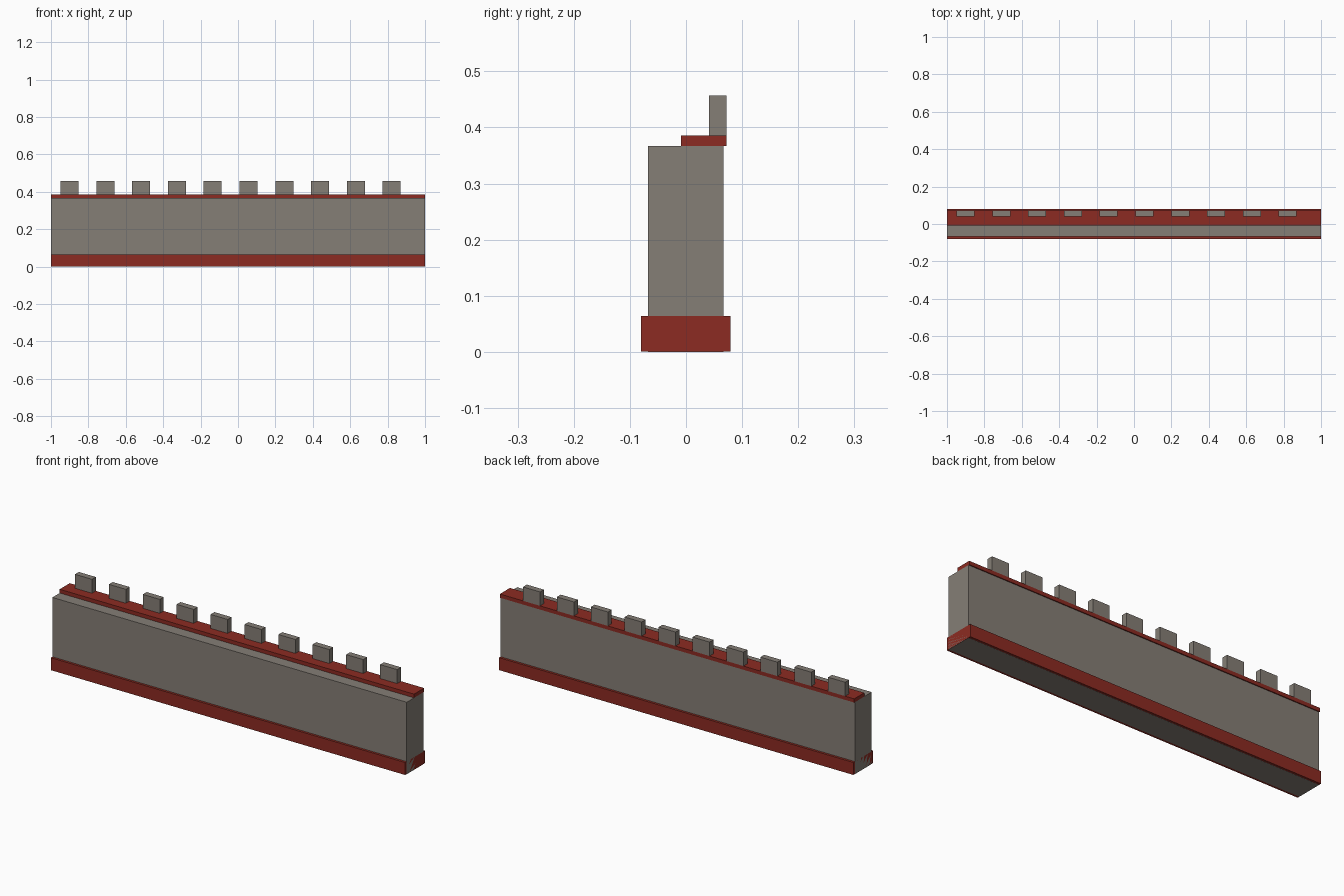
import bpy

cube = bpy.data.objects.get("Cube")
if cube:
    bpy.data.objects.remove(cube, do_unlink=True)


def make_material(name, color):
    mat = bpy.data.materials.new(name)
    mat.use_nodes = True
    mat.diffuse_color = color
    mat.node_tree.nodes["Principled BSDF"].inputs["Base Color"].default_value = color
    return mat


stone = make_material("grey stone", (0.235, 0.209, 0.181, 1))
brick = make_material("red brick", (0.262, 0.024, 0.016, 1))


def box(name, x, y, z, mat):
    """Flat-faced block from (low, high) ranges on each axis."""
    bpy.ops.mesh.primitive_cube_add(size=1)
    obj = bpy.context.object
    obj.name = obj.data.name = name
    for v in obj.data.vertices:
        v.co = [r[1] if c > 0 else r[0] for c, r in zip(v.co, (x, y, z))]
    obj.data.materials.append(mat)
    return obj


LENGTH = (-1, 1)

# Footing, with the wall core running down through it
box("base", LENGTH, (-0.08, 0.079), (0.0005, 0.064), brick)
box("wall", LENGTH, (-0.068, 0.067), (0, 0.367), stone)

# Walkway slab, overhanging the back of the wall
box("walkway", LENGTH, (-0.009, 0.072), (0.367, 0.386), brick)

# Row of battlements along the back edge
for i in range(10):
    x = -0.949 + i * 0.1914
    box(f"battlement_{i + 1}", (x, x + 0.096), (0.041, 0.072), (0.386, 0.457), stone)
